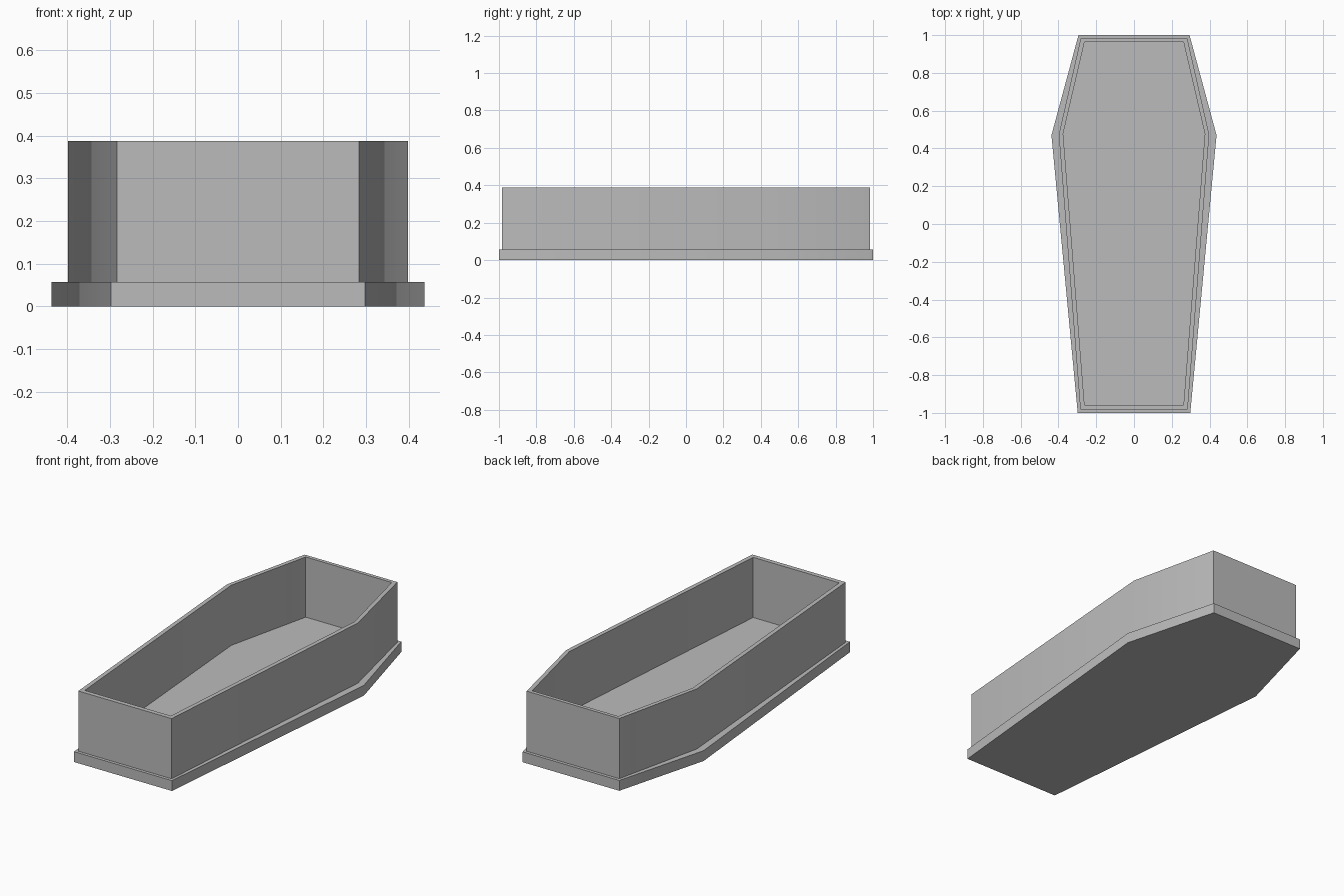
import bpy
import bmesh

default = bpy.data.objects.get("Cube")
if default:
    bpy.data.objects.remove(default, do_unlink=True)

grey = bpy.data.materials.new("plain grey")
grey.use_nodes = True
COLOUR = (0.5, 0.5, 0.5, 1)
grey.diffuse_color = COLOUR
grey.node_tree.nodes["Principled BSDF"].inputs["Base Color"].default_value = COLOUR


def ring(bm, foot, shoulder, head, z):
    """Six-sided outline from (half width, y) at foot, shoulder and head."""
    right_side = [foot, shoulder, head]
    points = right_side + [(-x, y) for x, y in reversed(right_side)]
    return [bm.verts.new((x, y, z)) for x, y in points]


def bridge(bm, a, b):
    for i in range(len(a)):
        j = (i + 1) % len(a)
        bm.faces.new((a[i], a[j], b[j], b[i]))


def make_part(name, rings):
    """Skin a stack of outlines and cap both ends."""
    bm = bmesh.new()
    loops = [ring(bm, *outline, z) for outline, z in rings]
    for a, b in zip(loops, loops[1:]):
        bridge(bm, a, b)
    bm.faces.new(loops[0][::-1])
    bm.faces.new(loops[-1])
    bmesh.ops.recalc_face_normals(bm, faces=bm.faces)
    mesh = bpy.data.meshes.new(name)
    bm.to_mesh(mesh)
    bm.free()
    mesh.materials.append(grey)
    obj = bpy.data.objects.new(name, mesh)
    bpy.context.collection.objects.link(obj)
    bpy.ops.object.select_all(action="DESELECT")
    obj.select_set(True)
    bpy.context.view_layer.objects.active = obj
    bpy.ops.object.shade_smooth_by_angle()
    return obj


PLINTH = ((0.298, -1.0), (0.437, 0.47), (0.294, 1.0))
OUTER = ((0.284, -0.983), (0.398, 0.474), (0.282, 0.983))
INNER = ((0.262, -0.958), (0.375, 0.478), (0.262, 0.963))
BASE_TOP, RIM = 0.057, 0.388

# One continuous shell: plinth, ledge, outer wall, rim, inner wall and floor
make_part("open_box", [
    (PLINTH, 0),
    (PLINTH, BASE_TOP),
    (OUTER, BASE_TOP),
    (OUTER, RIM),
    (INNER, RIM),
    (INNER, BASE_TOP),
])
